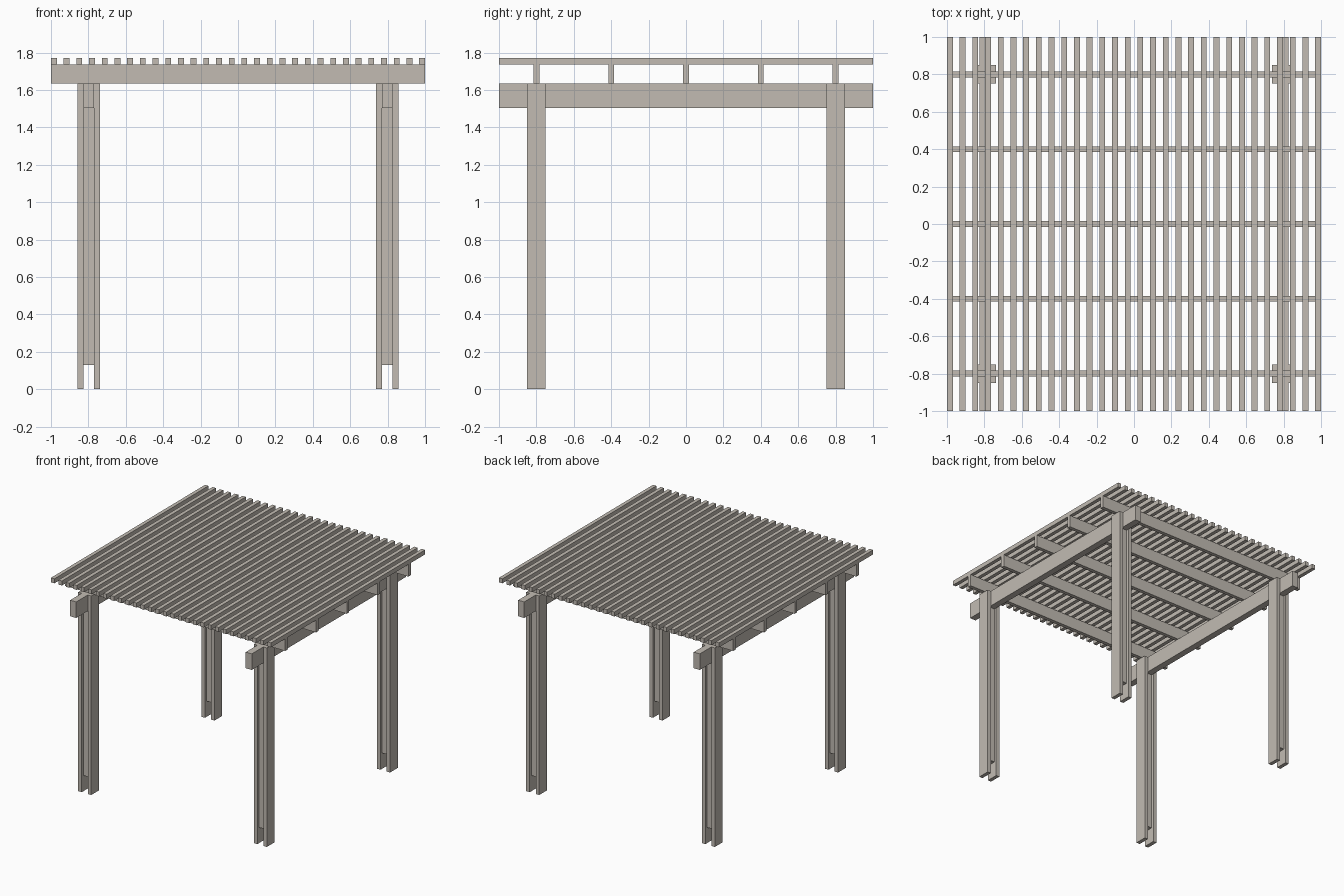
import bpy

cube = bpy.data.objects.get("Cube")
if cube:
    bpy.data.objects.remove(cube, do_unlink=True)

wood = bpy.data.materials.new("weathered_wood")
wood.use_nodes = True
colour = (0.54, 0.50, 0.45, 1)
wood.diffuse_color = colour
wood.node_tree.nodes["Principled BSDF"].inputs["Base Color"].default_value = colour


def board(name, x, y, z):
    """Box from (low, high) ranges on each axis."""
    bpy.ops.mesh.primitive_cube_add(size=1)
    ob = bpy.context.object
    ob.name = name
    ob.location = [(a + b) / 2 for a, b in (x, y, z)]
    ob.scale = [b - a for a, b in (x, y, z)]
    bpy.ops.object.transform_apply(location=False, rotation=False, scale=True)
    ob.data.materials.append(wood)
    return ob


def around(c, half):
    return (c - half, c + half)


# Heights of the stacked layers
BEAM_LOW, BEAM_TOP, RAFTER_TOP, SLAT_TOP = 1.503, 1.635, 1.735, 1.772
POST, BEAM_HALF, PLANK = 0.798, 0.0275, 0.0315

for sx, side in ((1, "left"), (-1, "right")):
    # Main beam clamped between the post planks
    board(f"{side}_beam", around(sx * POST, BEAM_HALF), (-1, 1), (BEAM_LOW, BEAM_TOP))
    # Posts: two planks with a raised, recessed spacer between them
    for y, end in ((-0.8, "front"), (0.8, "back")):
        for d, face in ((1, "outer"), (-1, "inner")):
            cx = sx * (POST + d * (BEAM_HALF + PLANK / 2))
            board(f"{end}_{side}_{face}_post_plank", around(cx, PLANK / 2),
                  around(y, 0.05), (0, BEAM_TOP))
        board(f"{end}_{side}_post_spacer", around(sx * POST, BEAM_HALF),
              around(y, 0.03), (0.13, BEAM_LOW))

# Rafters across the beams
for i in range(5):
    board(f"rafter_{i + 1}", (-1, 1), around(-0.8 + 0.4 * i, 0.0155), (BEAM_TOP, RAFTER_TOP))

# Roof slats
COUNT, SLAT_HALF = 30, 0.0155
for i in range(COUNT):
    t = i / (COUNT - 1) * 2 - 1
    board(f"roof_slat_{i + 1}", around(t * (1 - SLAT_HALF), SLAT_HALF),
          (-1, 1), (RAFTER_TOP, SLAT_TOP))
